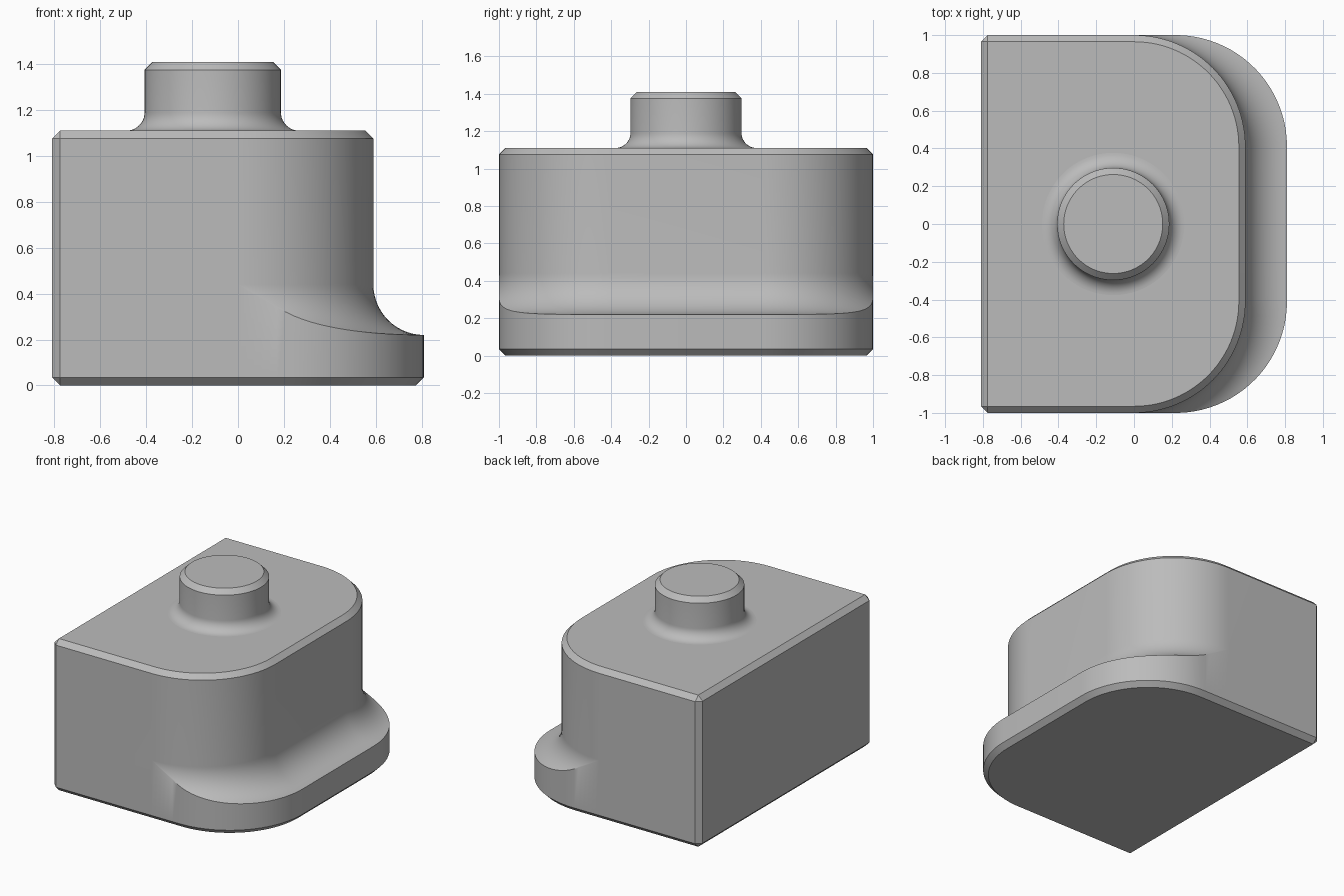
import bpy, bmesh
from math import sin, cos, pi, sqrt, acos, radians

cube = bpy.data.objects.get("Cube")
if cube:
    bpy.data.objects.remove(cube)

grey = bpy.data.materials.new("mid grey")
grey.use_nodes = True
colour = (0.5, 0.5, 0.5, 1)
grey.diffuse_color = colour
grey.node_tree.nodes["Principled BSDF"].inputs["Base Color"].default_value = colour

LEFT, HALF, ROUND = -0.81, 1.0, 0.59   # flat side, half depth, corner radius
LEDGE, CHAMFER = 0.22, 0.035
FILLET_TOP, TOP = 0.44, 1.11
STEPS, ROWS = 28, 14


def reach(t, shift, radius):
    """Distance from the corner centre to an outline moved sideways by shift."""
    s = shift * cos(t) + sqrt(radius ** 2 - (shift * sin(t)) ** 2)
    return radius / abs(sin(t)) if s * cos(t) < shift else s


def outline(place, inset=0):
    """Ring of points; place(t) gives the radial distance and the height."""
    quarter = [i / STEPS * pi / 2 for i in range(STEPS + 1)]
    corner = [(-1, t - pi / 2) for t in quarter] + [(1, t) for t in quarter]
    arc = []
    for side, t in corner:
        s, z = place(t)
        arc.append((s * cos(t), side * (HALF - ROUND) + s * sin(t), z))
    edge = LEFT + CHAMFER
    y_in, y_out = HALF - CHAMFER, HALF - inset
    x_in = LEFT + inset
    return ([(x_in, -y_in, arc[0][2]), (edge, -y_out, arc[0][2])] + arc +
            [(edge, y_out, arc[-1][2]), (x_in, y_in, arc[-1][2])])


def fillet(k):
    """Row k (0 outer, 1 at the wall) of the concave sweep above the ledge."""
    def place(t):
        gap = max(0, reach(t, LEDGE, ROUND) - ROUND)
        phi = acos(max(0, min(1, 1 - gap / LEDGE))) * (1 - k)
        return ROUND + LEDGE * (1 - cos(phi)), FILLET_TOP - LEDGE * sin(phi)
    return place


def loft(name, rings):
    bm = bmesh.new()
    rows = [[bm.verts.new(p) for p in ring] for ring in rings]
    for low, high in zip(rows, rows[1:]):
        for i in range(len(low)):
            j = (i + 1) % len(low)
            bm.faces.new((low[i], low[j], high[j], high[i]))
    bm.faces.new(rows[0][::-1])
    bm.faces.new(rows[-1])
    bmesh.ops.remove_doubles(bm, verts=bm.verts, dist=0.00005)
    bmesh.ops.recalc_face_normals(bm, faces=bm.faces)
    mesh = bpy.data.meshes.new(name)
    bm.to_mesh(mesh)
    bm.free()
    mesh.materials.append(grey)
    obj = bpy.data.objects.new(name, mesh)
    bpy.context.collection.objects.link(obj)
    bpy.ops.object.select_all(action="DESELECT")
    obj.select_set(True)
    bpy.context.view_layer.objects.active = obj
    bpy.ops.object.shade_smooth_by_angle(angle=radians(30))
    return obj


# Body: chamfered foot, ledge with concave sweep, upright wall, chamfered top
rings = [outline(lambda t: (reach(t, LEDGE, ROUND - CHAMFER), 0), CHAMFER),
         outline(lambda t: (reach(t, LEDGE, ROUND), CHAMFER))]
rings += [outline(fillet(i / ROWS)) for i in range(ROWS + 1)]
rings += [outline(lambda t: (ROUND, TOP - CHAMFER)),
          outline(lambda t: (ROUND - CHAMFER, TOP), CHAMFER)]
loft("body", rings)

# Round boss: flared foot, straight side, chamfered rim
BOSS_X, BOSS_R, BOSS_TOP, FLARE = -0.11, 0.297, 1.41, 0.08
profile = []
for i in range(11):
    a = i / 10 * pi / 2
    profile.append((BOSS_R + FLARE * (1 - sin(a)), TOP + FLARE * (1 - cos(a))))
profile += [(BOSS_R, BOSS_TOP - CHAMFER), (BOSS_R - CHAMFER, BOSS_TOP)]
turn = [i / 96 * 2 * pi for i in range(96)]
loft("boss", [[(BOSS_X + r * cos(a), r * sin(a), z) for a in turn]
              for r, z in profile])
